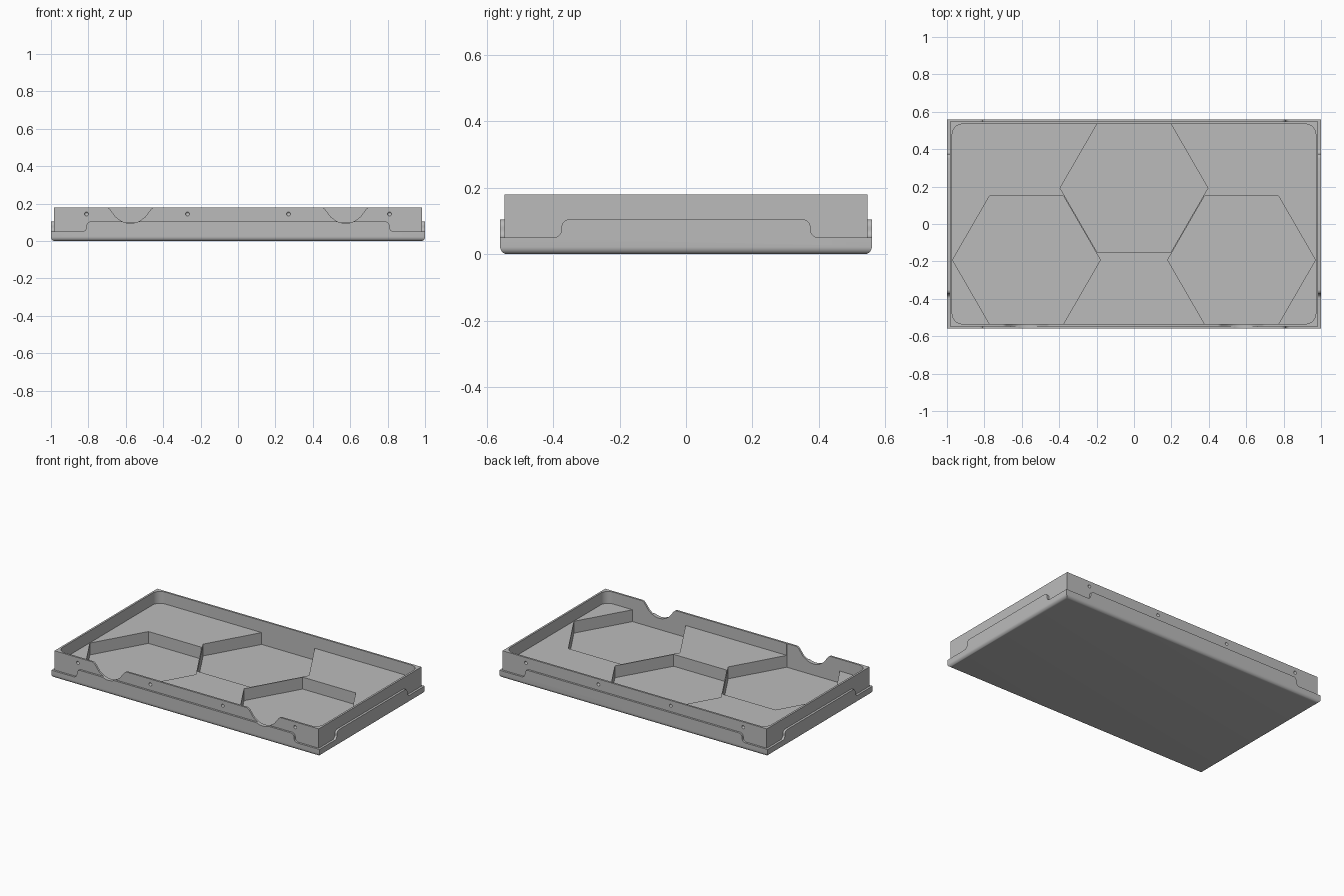
import bpy, bmesh, math
from mathutils import Matrix, Vector

cube = bpy.data.objects.get("Cube")
if cube:
    bpy.data.objects.remove(cube, do_unlink=True)

grey = bpy.data.materials.new("matte grey")
grey.use_nodes = True
colour = (0.5, 0.5, 0.5, 1)
grey.diffuse_color = colour
grey.node_tree.nodes["Principled BSDF"].inputs["Base Color"].default_value = colour

HX, HY, TOP = 1.0, 0.56, 0.18         # outer half sizes and rim height
WX, WY = 0.985, 0.547                 # upper wall half sizes
CX, CY = 0.972, 0.534                 # cavity half sizes
LEDGE, LIP = 0.05, 0.105              # skirt heights at corners and mid sides
FLOOR, POCKET = 0.1, 0.02             # cavity and pocket floor heights
HEX_R = 0.395


def finish(bm, name):
    bmesh.ops.recalc_face_normals(bm, faces=bm.faces)
    mesh = bpy.data.meshes.new(name)
    bm.to_mesh(mesh)
    bm.free()
    mesh.materials.append(grey)
    ob = bpy.data.objects.new(name, mesh)
    bpy.context.collection.objects.link(ob)
    return ob


def box(name, hx, hy, z0, z1, radius=0, segments=6, sides=False):
    """Box with rounded bottom edges and, if asked, rounded upright edges."""
    bm = bmesh.new()
    bmesh.ops.create_cube(bm, size=1)
    for v in bm.verts:
        v.co = Vector((v.co.x * 2 * hx, v.co.y * 2 * hy, z1 if v.co.z > 0 else z0))
    if radius:
        edges = [e for e in bm.edges
                 if all(v.co.z == z0 for v in e.verts)
                 or (sides and e.verts[0].co.z != e.verts[1].co.z)]
        bmesh.ops.bevel(bm, geom=edges, offset=radius, segments=segments,
                        profile=0.5, affect='EDGES')
    return finish(bm, name)


def prism(name, points, depth, matrix):
    """Outline in local xy, extruded along local z, then placed."""
    bm = bmesh.new()
    face = bm.faces.new([bm.verts.new((x, y, 0)) for x, y in points])
    new = bmesh.ops.extrude_face_region(bm, geom=[face])["geom"]
    bmesh.ops.translate(bm, vec=(0, 0, depth),
                        verts=[g for g in new if isinstance(g, bmesh.types.BMVert)])
    bm.transform(matrix)
    return finish(bm, name)


def combine(target, other, operation):
    mod = target.modifiers.new(operation.title(), 'BOOLEAN')
    mod.object, mod.operation, mod.solver = other, operation, 'EXACT'
    bpy.context.view_layer.objects.active = target
    bpy.ops.object.modifier_apply(modifier=mod.name)
    bpy.data.objects.remove(other, do_unlink=True)


def side(angle, distance, offset=0):
    """Frame with local x along a side, y up and z outward."""
    return (Matrix.Rotation(angle, 4, 'Z') @ Matrix.Translation((offset, -distance, 0))
            @ Matrix.Rotation(math.pi / 2, 4, 'X'))


def arc(cx, cy, r, start, end, steps=6):
    return [(cx + r * math.cos(math.radians(start + (end - start) * i / steps)),
             cy + r * math.sin(math.radians(start + (end - start) * i / steps)))
            for i in range(steps + 1)]


def mirrored(half):
    """Complete an outline from its right half."""
    return half + [(-x, y) for x, y in reversed(half) if x > 1e-6]


# Base with rounded underside, and the thin upper wall block
tray = box("tray", HX, HY, 0, LEDGE, 0.022)
combine(tray, box("wall_block", WX, WY, 0.03, TOP), 'UNION')

# Raised skirt lips in the middle of each side, with S-curved ends
r = 0.024
for k, (reach, wall, half) in enumerate([(HY, WY, 0.81), (HX, WX, 0.375)] * 2):
    outline = ([(half + r, 0.03)] + arc(half + r, LEDGE + r, r, 270, 180)
               + arc(half - r, LIP - r, r, 0, 90))
    lip = prism("skirt_lip", mirrored(outline), reach - wall + 0.006,
                side(k * math.pi / 2, wall - 0.006))
    combine(tray, lip, 'UNION')

# Main cavity with a filleted floor
combine(tray, box("cavity", CX, CY, FLOOR, 0.4, 0.055, 10, True), 'DIFFERENCE')

# Three hexagonal pockets, each flush with a long wall
apothem = HEX_R * math.cos(math.pi / 6)
row = CY + 0.0004 - apothem
hexagon = [(HEX_R * math.cos(i * math.pi / 3), HEX_R * math.sin(i * math.pi / 3))
           for i in range(6)]
for x, y in [(-0.575, -row), (0.575, -row), (0, row)]:
    pocket = prism("pocket", hexagon, 0.4, Matrix.Translation((x, y, POCKET)))
    combine(tray, pocket, 'DIFFERENCE')

# Finger notches in the long walls beside the pockets
notch = mirrored([(0.13, 0.25), (0.13, 0.181), (0.118, 0.177), (0.108, 0.168),
                  (0.078, 0.128)] + arc(0, 0.197, 0.102, -48, -90, 7))
for angle, x in [(0, -0.575), (0, 0.575), (math.pi, 0)]:
    combine(tray, prism("notch", notch, 0.1, side(angle, 0.5, x)), 'DIFFERENCE')

# Small round dimples along the long walls
for angle in (0, math.pi):
    for x in (-0.81, -0.27, 0.27, 0.81):
        bm = bmesh.new()
        bmesh.ops.create_uvsphere(bm, u_segments=16, v_segments=8, radius=0.0115,
                                  matrix=side(angle, WY + 0.004, x)
                                  @ Matrix.Translation((0, 0.145, 0)))
        combine(tray, finish(bm, "dimple"), 'DIFFERENCE')

# Smooth fillets, crisp edges
bpy.ops.object.select_all(action='DESELECT')
tray.select_set(True)
bpy.context.view_layer.objects.active = tray
bpy.ops.object.shade_smooth_by_angle(angle=math.radians(30))
